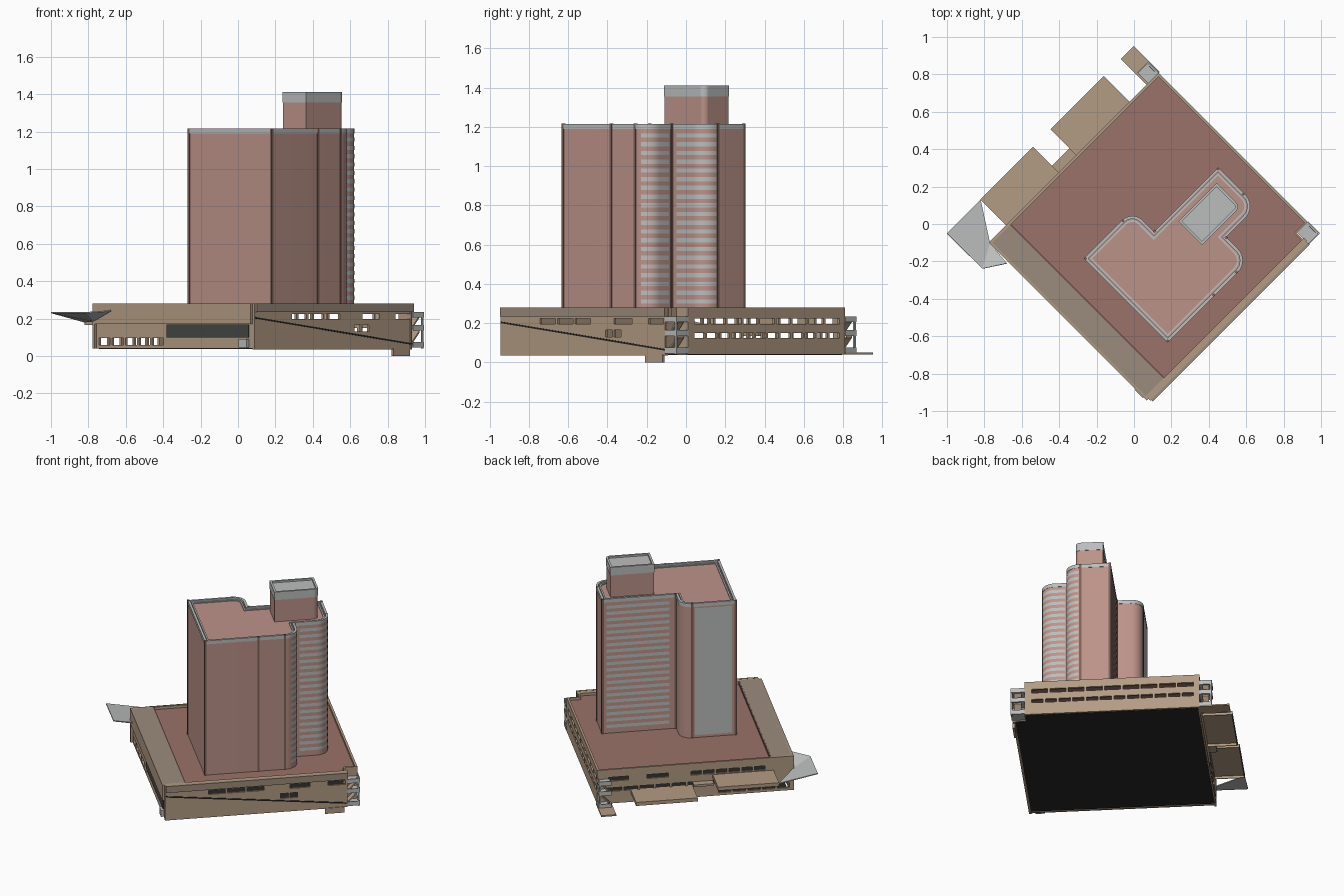
import bpy, bmesh, math
from mathutils import Vector

if "Cube" in bpy.data.objects:
    bpy.data.objects.remove(bpy.data.objects["Cube"])

# Everything is drawn in a plan turned 45 degrees: local X = u, local Y = v
TURN = math.radians(45)


def material(name, r, g, b):
    m = bpy.data.materials.new(name)
    m.diffuse_color = (r, g, b, 1)
    m.use_nodes = True
    m.node_tree.nodes["Principled BSDF"].inputs["Base Color"].default_value = m.diffuse_color
    return m


BEIGE = material("beige", .45, .33, .23)
TAUPE = material("taupe", .33, .26, .20)
PINK = material("pink", .50, .29, .25)
ROOF = material("roof_brown", .32, .17, .14)
TRIM = material("dark_trim", .20, .12, .10)
GREY = material("grey", .50, .51, .51)
DARK = material("dark", .02, .02, .02)
GLASS = material("smoked_glass", .06, .065, .065)


def make(name, bm, mat, turn=TURN):
    bmesh.ops.recalc_face_normals(bm, faces=bm.faces)
    me = bpy.data.meshes.new(name)
    bm.to_mesh(me)
    bm.free()
    ob = bpy.data.objects.new(name, me)
    bpy.context.collection.objects.link(ob)
    ob.rotation_euler.z = turn
    me.materials.append(mat)
    return ob


def add_box(bm, u0, u1, v0, v1, z0, z1):
    v = [bm.verts.new((u, w, z)) for z in (z0, z1)
         for u, w in ((u0, v0), (u1, v0), (u1, v1), (u0, v1))]
    for f in ((3, 2, 1, 0), (4, 5, 6, 7), (0, 1, 5, 4), (1, 2, 6, 5), (2, 3, 7, 6), (3, 0, 4, 7)):
        bm.faces.new([v[i] for i in f])


def boxes(name, mat, *items):
    bm = bmesh.new()
    for it in items:
        add_box(bm, *it)
    return make(name, bm, mat)


def prism(name, pts, z0, z1, mat):
    bm = bmesh.new()
    f = bm.faces.new([bm.verts.new((u, v, z0)) for u, v in pts])
    r = bmesh.ops.extrude_face_region(bm, geom=[f])
    vs = [g for g in r["geom"] if isinstance(g, bmesh.types.BMVert)]
    bmesh.ops.translate(bm, verts=vs, vec=(0, 0, z1 - z0))
    return make(name, bm, mat)


def ring(name, outer, inner, z0, z1, mat):
    bm = bmesh.new()
    loops = [[bm.verts.new((u, v, z)) for u, v in p]
             for p, z in ((outer, z0), (outer, z1), (inner, z1), (inner, z0))]
    n = len(outer)
    for k in range(4):
        a, b = loops[k], loops[(k + 1) % 4]
        for i in range(n):
            j = (i + 1) % n
            bm.faces.new((a[i], a[j], b[j], b[i]))
    return make(name, bm, mat)


def rounded(corners, d=0):
    """Inset a counter-clockwise outline (u, v, radius) by d and round it."""
    out, n = [], len(corners)
    for i, (u, v, r) in enumerate(corners):
        p = Vector((u, v))
        a = (p - Vector(corners[i - 1][:2])).normalized()
        b = (Vector(corners[(i + 1) % n][:2]) - p).normalized()
        q = p + d * (Vector((-a.y, a.x)) + Vector((-b.y, b.x)))
        if not r:
            out.append(q)
            continue
        r -= d
        c = q - a * r + b * r
        for k in range(9):
            t = math.pi / 2 * k / 8
            out.append(c + r * (a * math.sin(t) - b * math.cos(t)))
    return out


def bands(name, pts, ranges, mat):
    """Horizontal strips that follow an open path."""
    bm = bmesh.new()
    for z0, z1 in ranges:
        rows = [[bm.verts.new((u, v, z)) for u, v in pts] for z in (z0, z1)]
        for i in range(len(pts) - 1):
            bm.faces.new((rows[0][i], rows[0][i + 1], rows[1][i + 1], rows[1][i]))
    return make(name, bm, mat)


def wall(name, along, at, s0, s1, z0, z1, rows, mat, t=.015):
    """Wall of thickness t with rows (z low, z high, openings) left open."""
    parts, z = [], z0
    for lo, hi, holes in rows:
        parts.append((s0, s1, z, lo))
        s = s0
        for a, b in holes:
            parts.append((s, a, lo, hi))
            s = b
        parts.append((s, s1, lo, hi))
        z = hi
    parts.append((s0, s1, z, z1))
    if along == "u":
        return boxes(name, mat, *[(a, b, at, at + t, c, d) for a, b, c, d in parts])
    return boxes(name, mat, *[(at, at + t, a, b, c, d) for a, b, c, d in parts])


def split(a, b, n, gap=.015):
    w = (b - a) / n
    return [(a + i * w + gap / 2, a + (i + 1) * w - gap / 2) for i in range(n)]


# Podium walls with open window rows
wall("podium_right_wall", "v", .65, -.645, .48, .04, .28,
     [(.125, .15, split(-.61, .45, 12)), (.197, .225, split(-.61, .45, 9))], BEIGE)
wall("podium_back_wall", "u", .465, -.62, .65, .04, .28,
     [(.058, .095, split(-.60, -.12, 5)), (.125, .15, split(-.44, .6, 10)),
      (.197, .225, split(-.44, .06, 6) + [(.2, .34), (.46, .59)])], BEIGE)
wall("podium_front_wall", "u", -.73, -.605, .585, .035, .28,
     [(.13, .165, [(.15, .2), (.21, .26)]),
      (.197, .225, split(-.33, .05, 3) + [(.21, .34), (.46, .575)])], BEIGE)
wall("podium_left_wall", "v", -.605, -.714, .465, .04, .17,
     [(.058, .095, split(-.05, .455, 5))], BEIGE)
boxes("left_fascia", BEIGE, (-.62, -.605, -.714, .48, .17, .28))
boxes("front_parapet", BEIGE, (-.62, .59, -.715, -.695, .235, .28))
boxes("front_wall_cap", TAUPE, (-.6, .587, -.742, -.728, .235, .281))
boxes("left_roof_strip", TAUPE, (-.618, -.474, -.714, .478, .265, .28))
boxes("strip_edge", TRIM, (-.476, -.466, -.70, .466, .255, .279))
boxes("left_glazing", GLASS, (-.612, -.604, -.69, -.07, .10, .168))
boxes("entry_box", GREY, (-.625, -.60, -.69, -.63, .045, .09))
boxes("front_foot", BEIGE, (.44, .565, -.735, -.72, 0, .04))

# Roof deck and floor, notched for the corner stair
prism("roof_deck", [(-.474, -.70), (.575, -.70), (.575, -.645), (.655, -.645),
                    (.655, .47), (-.474, .47)], .25, .262, ROOF)
prism("floor", [(-.58, -.72), (.575, -.72), (.575, -.645), (.655, -.645),
                (.655, .47), (-.58, .47)], .038, .046, DARK)
boxes("stair_core_wall", BEIGE, (.575, .665, -.65, -.64, .04, .28),
      (.572, .582, -.735, -.64, .04, .28))

# Sloping ledge across the front wall
bm = bmesh.new()
add_box(bm, -.6, .585, -.735, -.729, 0, .008)
for v in bm.verts:
    v.co.z += .2 - .14 * (v.co.x + .6) / 1.185
make("sloping_ledge", bm, DARK)

# Open stairs at the two ends of the right wall
for name, v0, v1 in (("front_stair", -.738, -.65), ("back_stair", .48, .56)):
    items = []
    for z in (.045, .135, .205):
        items.append((.585, .668, v0, v1, z, z + .01))
        edge = v0 if v0 < 0 else v1 - .006
        items.append((.585, .668, edge, edge + .006, z + .01, z + .03))
        items.append((.662, .668, v0, v1, z + .01, z + .03))
    post = v0 if v0 < 0 else v1 - .01
    items.append((.655, .665, post, post + .01, .04, .235))
    boxes(name + "_landings", GREY, *items)
    bm = bmesh.new()
    for z in (.055, .135):
        first = len(bm.verts)
        add_box(bm, .59, .655, v0 + .02, v1 - .02, z, z + .012)
        bm.verts.ensure_lookup_table()
        for v in bm.verts[first:]:
            v.co.z += .07 * (v.co.x - .59) / .065
    make(name + "_flights", bm, BEIGE)

# Stepped terraces on the back-left side
for name, u0, u1, z in (("high_terrace", -.488, -.09, .19), ("middle_terrace", .042, .445, .125),
                        ("low_terrace", .574, .672, .05)):
    d = .025 if z > .1 else .01
    boxes(name, BEIGE, (u0, u1, .478, .674, z - .008, z),
          (u0, u1, .668, .674, z - d, z), (u0, u0 + .006, .478, .674, z - d, z),
          (u1 - .006, u1, .478, .674, z - d, z))
boxes("terrace_step", BEIGE, (-.09, .042, .478, .53, .135, .15))

# Tilted canopy at the left corner
bm = bmesh.new()
A, B, C, D, E = [bm.verts.new(p) for p in (
    (-1, -.05, .235), (-.81, -.238, .235), (-.68, -.21, .245), (-.77, -.1, .19), (-.82, .13, .185))]
bm.faces.new((A, B, D, E))
bm.faces.new((B, C, D))
canopy = make("corner_canopy", bm, GREY, 0)
mod = canopy.modifiers.new("thickness", "SOLIDIFY")
mod.thickness = .006

# Tower body with rounded corners
PLAN = [(-.318, -.573, 0), (.297, -.573, .085), (.297, -.396, 0), (.53, -.396, .085),
        (.53, -.106, 0), (.045, -.106, 0), (.045, .057, .075), (-.318, .057, 0)]
prism("tower_body", rounded(PLAN), .255, 1.2, PINK)
ring("tower_parapet", rounded(PLAN, -.002), rounded(PLAN, .014), 1.19, 1.215, GREY)
ring("tower_parapet_inner", rounded(PLAN, .020), rounded(PLAN, .030), 1.195, 1.207, GREY)

# Floor-by-floor window bands
floors = [(.30 + i * .0445, .322 + i * .0445) for i in range(20)]
skin = rounded(PLAN, -.002)
bands("main_corner_windows", skin[3:10] + [Vector((.299, -.42))], floors, GREY)
bands("wing_corner_windows", [Vector((.33, -.398))] + skin[11:20], floors, GREY)
bands("wing_back_windows", [Vector((.50, -.104)), Vector((.09, -.104))], floors, GREY)
bands("main_back_glazing", [Vector((-.05, .059)), Vector((-.29, .059))], [(.28, 1.18)], GREY)

# Vertical trims on corners and faces
boxes("tower_trims", TRIM, *[(u - .007, u + .007, v - .007, v + .007, .26, 1.217) for u, v in (
    (-.314, -.569), (-.314, .053), (.526, -.11), (.033, -.569), (.297, -.40), (.05, -.106),
    (.205, -.569), (.526, -.30), (-.03, .053))])

# Rooftop plant room
ROOM = [(.18, -.335, 0), (.465, -.335, .03), (.465, -.16, 0), (.18, -.16, 0)]
prism("plant_room", rounded(ROOM), 1.195, 1.36, PINK)
prism("plant_room_top", rounded(ROOM), 1.36, 1.40, GREY)
ring("plant_room_rim", rounded(ROOM, -.002), rounded(ROOM, .012), 1.355, 1.412, GREY)

for ob in bpy.context.collection.objects:
    if ob.name in ("tower_body", "tower_parapet", "main_corner_windows", "wing_corner_windows"):
        bpy.context.view_layer.objects.active = ob
        ob.select_set(True)
bpy.ops.object.shade_smooth_by_angle(angle=math.radians(30))
